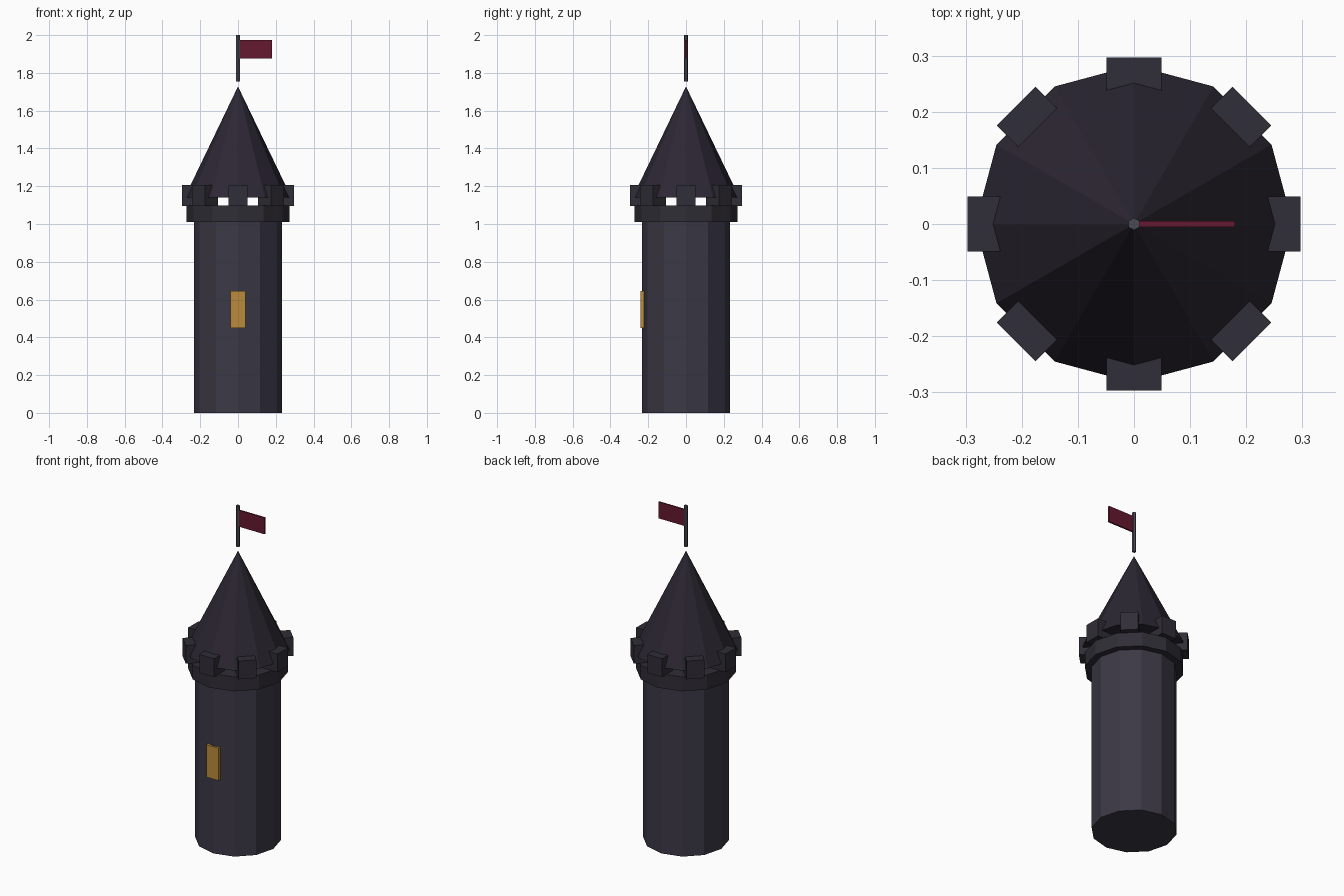
import bpy
from math import cos, sin, pi

if "Cube" in bpy.data.objects:
    bpy.data.objects.remove(bpy.data.objects["Cube"])


def material(name, rgb):
    m = bpy.data.materials.new(name)
    m.diffuse_color = (*rgb, 1)
    m.use_nodes = True
    m.node_tree.nodes["Principled BSDF"].inputs["Base Color"].default_value = m.diffuse_color
    return m


STONE = material("stone", (0.045, 0.04, 0.06))
DARK_STONE = material("dark_stone", (0.03, 0.027, 0.038))
SLATE = material("slate", (0.025, 0.02, 0.033))
METAL = material("metal", (0.07, 0.07, 0.09))
CLOTH = material("cloth", (0.13, 0.01, 0.03))
GLOW = material("glow", (0.5, 0.26, 0.045))


def finish(name, mat):
    ob = bpy.context.object
    ob.name = name
    ob.data.materials.append(mat)
    return ob


def prism(name, mat, sides, r_bottom, r_top, z0, z1):
    bpy.ops.mesh.primitive_cone_add(vertices=sides, radius1=r_bottom, radius2=r_top,
                                    depth=z1 - z0, location=(0, 0, (z0 + z1) / 2))
    return finish(name, mat)


def box(name, mat, center, size, turn=0):
    bpy.ops.mesh.primitive_cube_add(size=1, location=center, rotation=(0, 0, turn))
    bpy.context.object.scale = size
    return finish(name, mat)


# Tower shaft, parapet ring and roof
prism("tower_shaft", STONE, 12, 0.234, 0.234, 0, 1.01)
prism("parapet_ring", DARK_STONE, 12, 0.272, 0.272, 1.01, 1.097)
prism("roof", SLATE, 12, 0.283, 0, 1.14, 1.728)

# Merlons around the parapet
for i in range(8):
    a = i * pi / 4
    box(f"merlon_{i + 1}", DARK_STONE, (0.248 * cos(a), 0.248 * sin(a), 1.151),
        (0.098, 0.098, 0.11), a)

# Lit window on the front
box("window", GLOW, (0, -0.232, 0.548), (0.082, 0.02, 0.195))

# Flag on its pole
prism("flag_pole", METAL, 6, 0.011, 0.011, 1.755, 2.0)
box("flag", CLOTH, (0.0925, 0, 1.926), (0.175, 0.01, 0.098))
